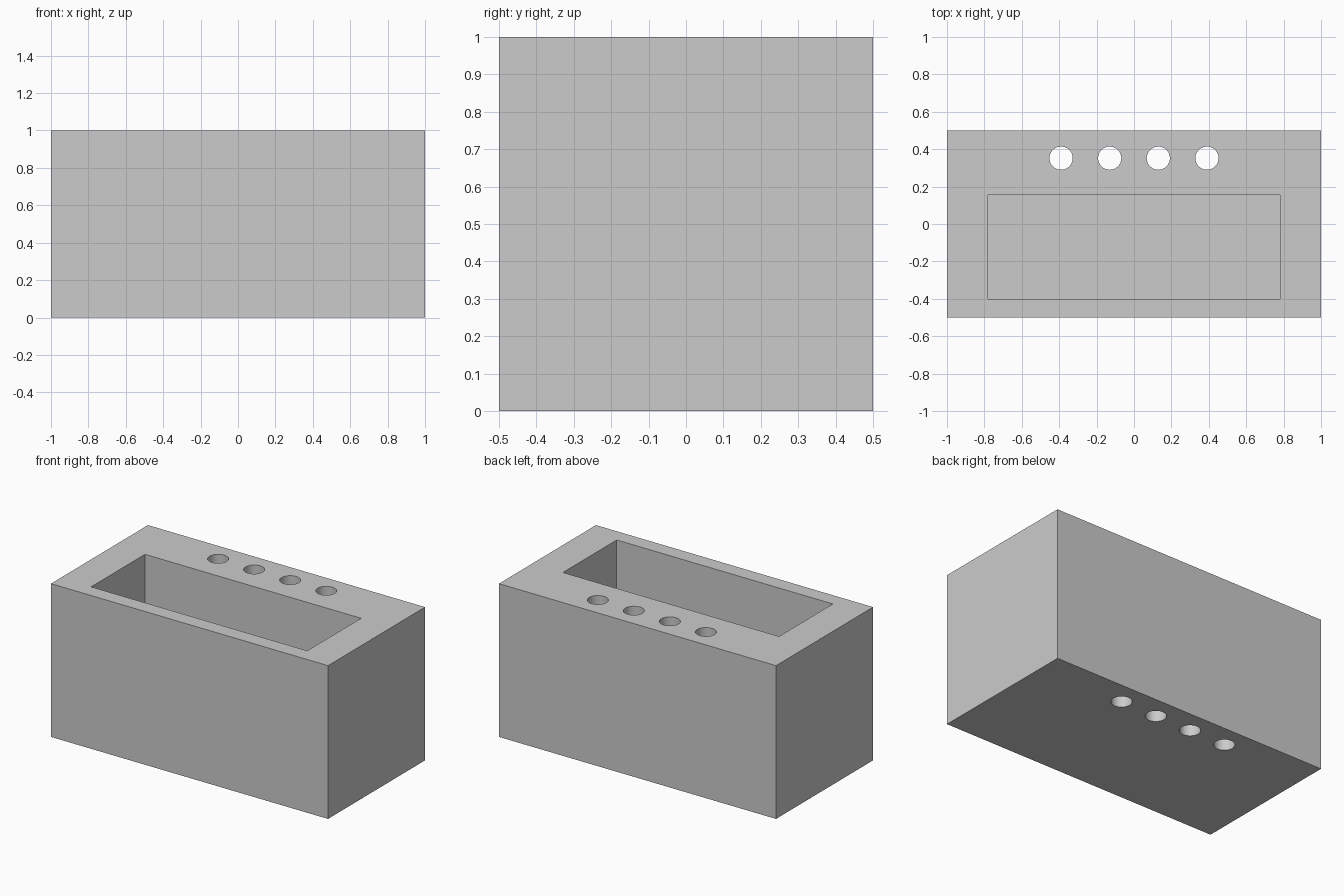
import bpy

cube = bpy.data.objects.get("Cube")
if cube:
    bpy.data.objects.remove(cube, do_unlink=True)

grey = bpy.data.materials.new("plain_grey")
grey.use_nodes = True
GREY = (0.6, 0.6, 0.6, 1)
grey.diffuse_color = GREY
grey.node_tree.nodes["Principled BSDF"].inputs["Base Color"].default_value = GREY


def box(name, low, high):
    """Axis-aligned box between two corners."""
    centre = [(a + b) / 2 for a, b in zip(low, high)]
    bpy.ops.mesh.primitive_cube_add(size=1, location=centre)
    obj = bpy.context.object
    obj.name = name
    obj.scale = [b - a for a, b in zip(low, high)]
    bpy.ops.object.transform_apply(location=True, rotation=False, scale=True)
    obj.data.materials.append(grey)
    return obj


def cut(target, cutter):
    """Subtract the cutter from the target and remove the cutter."""
    mod = target.modifiers.new("cut", "BOOLEAN")
    mod.operation = "DIFFERENCE"
    mod.solver = "EXACT"
    mod.object = cutter
    cutter.hide_render = True
    bpy.context.view_layer.objects.active = target
    bpy.ops.object.modifier_apply(modifier=mod.name)
    bpy.data.objects.remove(cutter, do_unlink=True)


# Solid block
block = box("block", (-1, -0.5, 0), (1, 0.5, 1))

# Deep rectangular pocket, open at the top
cut(block, box("pocket_cutter", (-0.78, -0.4, 0.1), (0.78, 0.155, 1.2)))

# Row of round holes through the full height behind the pocket
for i in range(4):
    bpy.ops.mesh.primitive_cylinder_add(
        vertices=48, radius=0.062, depth=1.4, location=((i - 1.5) * 0.26, 0.352, 0.5))
    hole = bpy.context.object
    hole.name = "hole_cutter"
    hole.data.materials.append(grey)
    cut(block, hole)

# Smooth hole walls, crisp edges
bpy.ops.object.select_all(action="DESELECT")
block.select_set(True)
bpy.context.view_layer.objects.active = block
bpy.ops.object.shade_smooth_by_angle()
